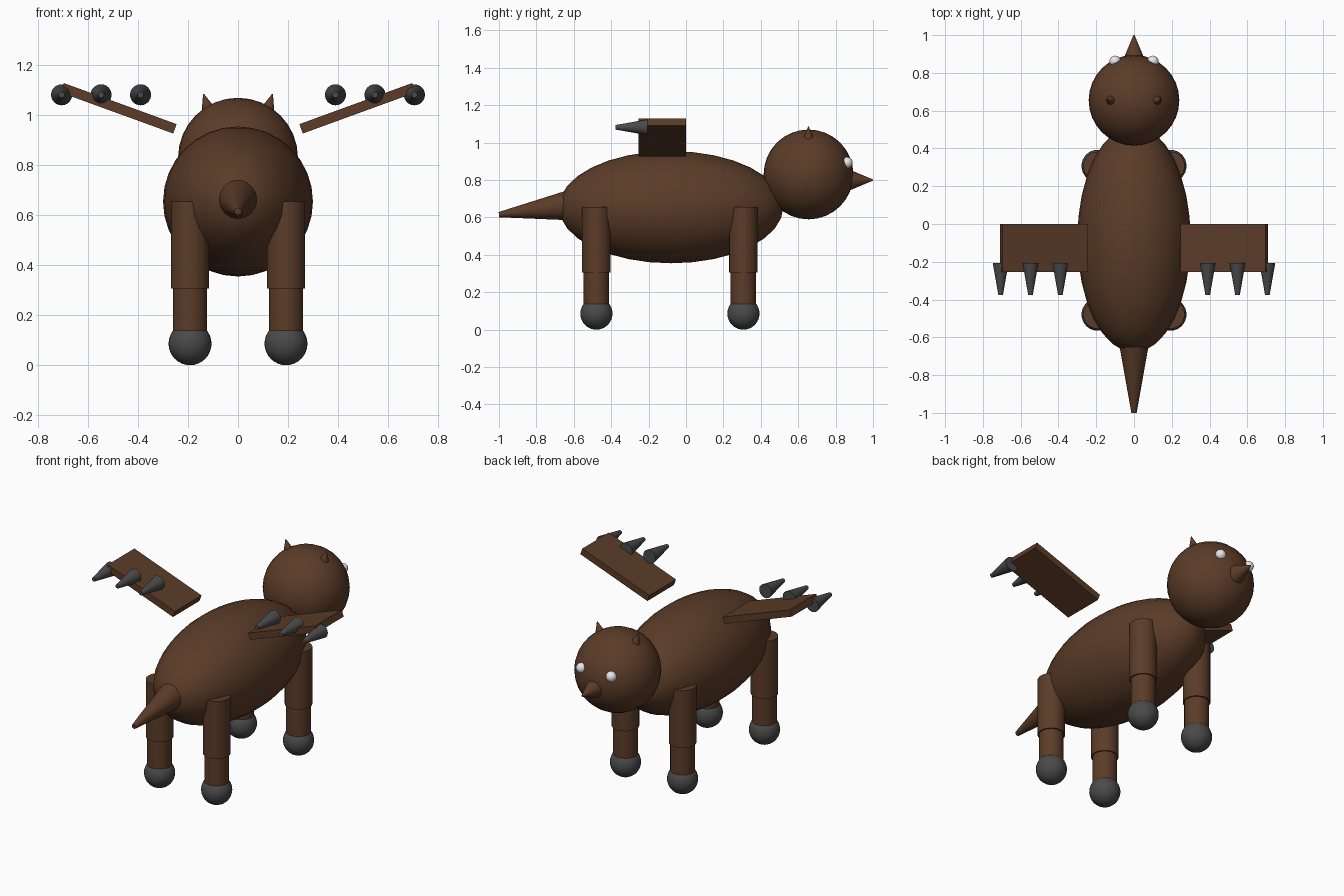
import bpy
from mathutils import Vector

if "Cube" in bpy.data.objects:
    bpy.data.objects.remove(bpy.data.objects["Cube"])


def material(name, rgb):
    m = bpy.data.materials.new(name)
    m.diffuse_color = (*rgb, 1)
    m.use_nodes = True
    m.node_tree.nodes["Principled BSDF"].inputs["Base Color"].default_value = m.diffuse_color
    return m


BROWN = material("brown", (0.105, 0.045, 0.021))
GREY = material("dark grey", (0.068, 0.068, 0.068))
WHITE = material("white", (0.9, 0.9, 0.9))


def finish(name, mat, smooth=True):
    ob = bpy.context.object
    ob.name = name
    ob.data.materials.append(mat)
    bpy.ops.object.transform_apply(location=False, rotation=True, scale=True)
    if smooth:
        bpy.ops.object.shade_smooth_by_angle()
    return ob


def ball(name, loc, radii, mat, seg=32, rings=16):
    bpy.ops.mesh.primitive_uv_sphere_add(segments=seg, ring_count=rings, radius=1, location=loc)
    bpy.context.object.scale = radii
    return finish(name, mat)


def cone(name, a, b, r1, r2, mat, sides=32):
    """Cone or cylinder running from point a (radius r1) to point b (radius r2)."""
    a, b = Vector(a), Vector(b)
    bpy.ops.mesh.primitive_cone_add(vertices=sides, radius1=r1, radius2=r2,
                                    depth=(b - a).length, location=(a + b) / 2)
    bpy.context.object.rotation_euler = (b - a).to_track_quat('Z', 'Y').to_euler()
    return finish(name, mat)


# Body, head, beak and tail
ball("body", (0, -0.08, 0.655), (0.3, 0.6, 0.3), BROWN)
ball("head", (0, 0.655, 0.83), (0.24, 0.24, 0.24), BROWN)
cone("beak", (0, 0.84, 0.80), (0, 1.0, 0.80), 0.07, 0.003, BROWN)
cone("tail", (0, -0.60, 0.668), (0, -1.0, 0.615), 0.085, 0.014, BROWN)

for side, s in (("left", -1), ("right", 1)):
    # Eyes and ears
    ball(side + "_eye", (s * 0.1, 0.861, 0.893), (0.03, 0.03, 0.03), WHITE, 24, 12)
    cone(side + "_ear", (s * 0.112, 0.655, 1.0), (s * 0.138, 0.655, 1.085), 0.037, 0.002, BROWN, 24)

    # Legs: thick upper part, thinner lower part, round foot
    for end, y in (("front", 0.307), ("back", -0.479)):
        x = s * 0.192
        tag = f"{end}_{side}"
        cone(tag + "_upper_leg", (x, y, 0.306), (x, y, 0.655), 0.076, 0.076, BROWN)
        cone(tag + "_lower_leg", (x, y, 0.09), (x, y, 0.34), 0.068, 0.068, BROWN)
        ball(tag + "_foot", (x, y, 0.086), (0.086, 0.086, 0.086), GREY)

    # Wing: flat board tilted up towards its tip
    bpy.ops.mesh.primitive_cube_add(size=1, location=(s * 0.478, -0.127, 1.028))
    board = bpy.context.object
    board.scale = (0.48, 0.255, 0.04)
    board.rotation_euler = (0, -s * 0.349, 0)
    finish(side + "_wing", BROWN, smooth=False)

    # Claws along the rear edge of the wing
    for i, x in enumerate((0.39, 0.548, 0.706)):
        cone(f"{side}_claw_{i + 1}", (s * x, -0.206, 1.082), (s * x, -0.377, 1.082),
             0.042, 0.012, GREY)
